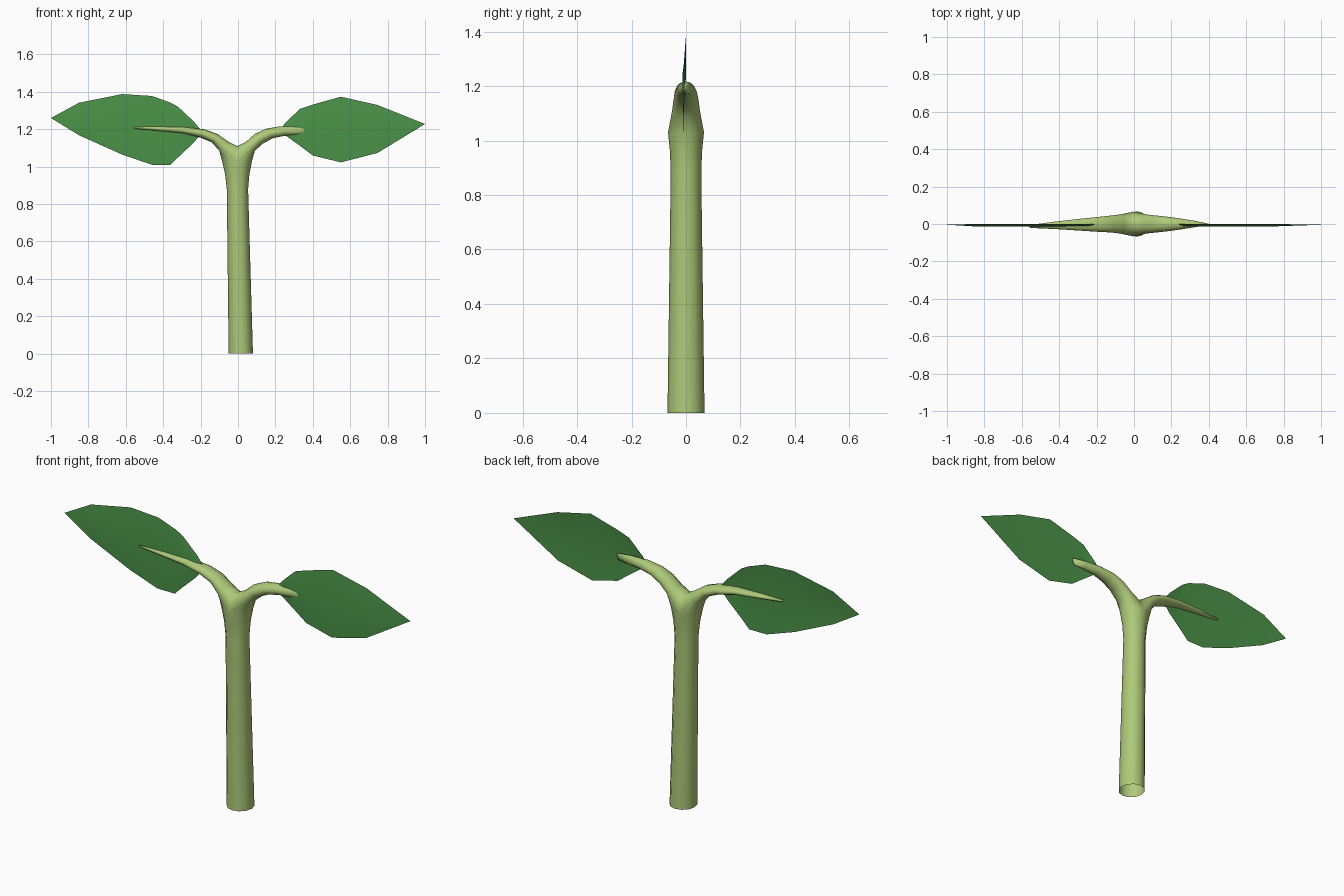
import bpy, bmesh
from math import sin, cos, pi

if "Cube" in bpy.data.objects:
    bpy.data.objects.remove(bpy.data.objects["Cube"])

N = 12


def material(name, rgb):
    m = bpy.data.materials.new(name)
    m.diffuse_color = (*rgb, 1)
    m.use_nodes = True
    m.node_tree.nodes["Principled BSDF"].inputs["Base Color"].default_value = m.diffuse_color
    return m


def finish(bm, name, mat):
    bmesh.ops.recalc_face_normals(bm, faces=bm.faces)
    for f in bm.faces:
        f.smooth = True
    me = bpy.data.meshes.new(name)
    bm.to_mesh(me)
    bm.free()
    me.materials.append(mat)
    ob = bpy.data.objects.new(name, me)
    bpy.context.collection.objects.link(ob)
    return ob


def bridge(bm, a, b):
    for i in range(N):
        j = (i + 1) % N
        bm.faces.new((a[i], a[j], b[j], b[i]))


stem_mat = material("stem_green", (0.42, 0.58, 0.19))
leaf_mat = material("leaf_green", (0.07, 0.29, 0.065))

# Stem: elliptical rings, open at the bottom (z, centre x, radius x, radius y)
bm = bmesh.new()
rings = []
for z, cx, rx, ry in [(0, .015, .065, .068), (.88, -.003, .057, .056),
                      (.96, -.004, .065, .059), (1.03, -.005, .08, .066)]:
    rings.append([bm.verts.new((cx + rx * cos(2 * pi * k / N), ry * sin(2 * pi * k / N), z))
                  for k in range(N)])
for a, b in zip(rings, rings[1:]):
    bridge(bm, a, b)
top = rings[-1]

# Crotch arc running over the fork from back to front
crotch = []
for j in range(1, 6):
    b = pi / 2 + j * pi / 6
    crotch.append(bm.verts.new((-.005, .066 * sin(b), 1.03 - .08 * cos(b))))

# Leaf stalks: (lower x, lower z, upper x, upper z, half depth, centre y)
right = [(.09, 1.085, .045, 1.135, .051, 0), (.135, 1.125, .09, 1.175, .046, 0),
         (.19, 1.153, .15, 1.203, .04, 0), (.25, 1.165, .225, 1.216, .031, 0),
         (.33, 1.17, .32, 1.217, .017, 0), (.39, 1.172, .4, 1.208, .005, -.003)]
left = [(-.1, 1.085, -.05, 1.133, .051, 0), (-.14, 1.13, -.11, 1.175, .045, 0),
        (-.2, 1.155, -.18, 1.2, .04, -.002), (-.3, 1.178, -.29, 1.213, .031, -.004),
        (-.42, 1.19, -.42, 1.215, .02, -.007), (-.55, 1.203, -.56, 1.213, .008, -.013)]
for side, path in ((1, right), (-1, left)):
    half = [top[k % N] if side > 0 else top[(6 - k) % N] for k in range(-3, 4)]
    prev = half + crotch
    for lx, lz, ux, uz, ry, cy in path:
        ring = []
        for i in range(N):
            a = -pi / 2 + 2 * pi * i / N
            t = (1 - cos(a)) / 2
            ring.append(bm.verts.new((lx + (ux - lx) * t, cy + ry * sin(a), lz + (uz - lz) * t)))
        bridge(bm, prev, ring)
        prev = ring
    bm.faces.new(prev)
finish(bm, "stem", stem_mat)


# Leaves: thin sheets creased on the midrib (x, bottom z, midrib z, top z)
def leaf(name, cols):
    bm = bmesh.new()
    rows = []
    last = len(cols) - 1
    for i, (x, zb, zm, zt) in enumerate(cols):
        if i in (0, last):
            rows.append([bm.verts.new((x, -.004, zm))] * 3)
        else:
            rows.append([bm.verts.new((x, y, z)) for y, z in
                         ((-.008, zb), (-.013, zm), (0, zt))])
    for a, b in zip(rows, rows[1:]):
        for k in (0, 1):
            bm.faces.new(list(dict.fromkeys((a[k], b[k], b[k + 1], a[k + 1]))))
    finish(bm, name, leaf_mat)


leaf("left_leaf", [(-.19, 0, 1.185, 0), (-.235, 1.13, 1.19, 1.24), (-.32, 1.05, 1.195, 1.32),
                   (-.36, 1.01, 1.2, 1.342), (-.46, 1.01, 1.205, 1.378),
                   (-.62, 1.065, 1.217, 1.388), (-.85, 1.168, 1.243, 1.342), (-1, 0, 1.26, 0)])
leaf("right_leaf", [(.225, 0, 1.19, 0), (.25, 1.17, 1.19, 1.232), (.33, 1.112, 1.19, 1.308),
                    (.4, 1.06, 1.192, 1.332), (.55, 1.023, 1.2, 1.374),
                    (.745, 1.073, 1.212, 1.33), (1, 0, 1.228, 0)])
